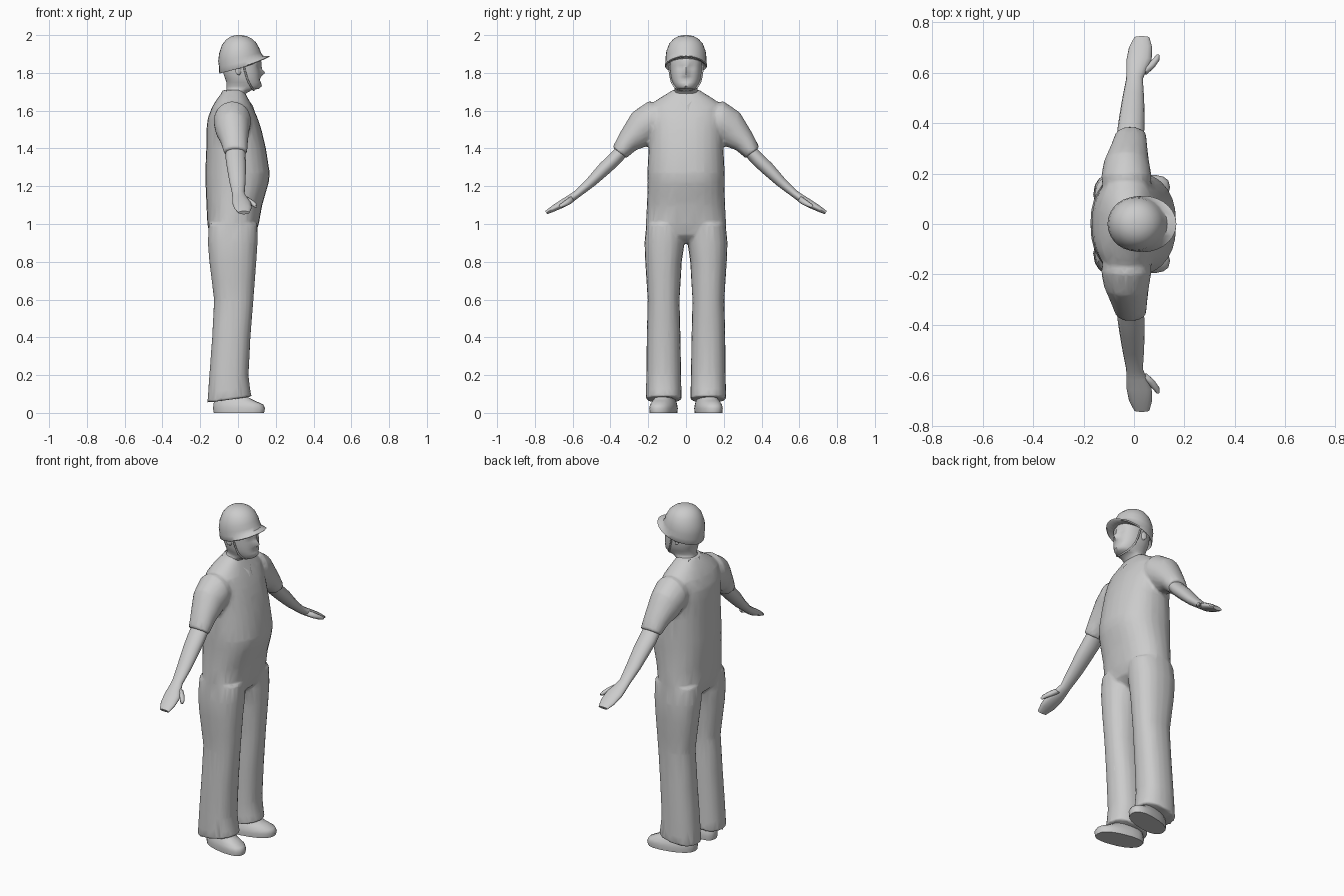
import bpy, bmesh, math
from mathutils import Vector

if "Cube" in bpy.data.objects:
    bpy.data.objects.remove(bpy.data.objects["Cube"])

grey = bpy.data.materials.new("plain grey")
grey.diffuse_color = (0.6, 0.6, 0.6, 1)
grey.use_nodes = True
grey.node_tree.nodes["Principled BSDF"].inputs["Base Color"].default_value = grey.diffuse_color


def finish(name, bm, angle=50):
    bmesh.ops.recalc_face_normals(bm, faces=bm.faces)
    me = bpy.data.meshes.new(name)
    bm.to_mesh(me)
    bm.free()
    me.materials.append(grey)
    ob = bpy.data.objects.new(name, me)
    bpy.context.collection.objects.link(ob)
    smooth(ob, angle)
    return ob


def smooth(ob, angle):
    bpy.ops.object.select_all(action='DESELECT')
    ob.select_set(True)
    bpy.context.view_layer.objects.active = ob
    bpy.ops.object.shade_smooth_by_angle(angle=math.radians(angle))


def loft(bm, rings, n=20, power=2.0):
    """Skin closed rings given as (centre, half axis u, half axis v)."""
    def bend(c):
        return math.copysign(abs(c) ** (2 / power), c)
    loops = []
    for c, u, v in rings:
        c, u, v = Vector(c), Vector(u), Vector(v)
        loops.append([bm.verts.new(c + u * bend(math.cos(2 * math.pi * i / n))
                                   + v * bend(math.sin(2 * math.pi * i / n))) for i in range(n)])
    for a, b in zip(loops, loops[1:]):
        for i in range(n):
            j = (i + 1) % n
            bm.faces.new((a[i], a[j], b[j], b[i]))
    bm.faces.new(loops[0])
    bm.faces.new(loops[-1])
    return [v for l in loops for v in l]


def level(z, x0, x1, y0, y1, tilt=0):
    """Horizontal ring from its extents; tilt lifts the front."""
    h = (x1 - x0) / 2
    return ((x0 + x1) / 2, (y0 + y1) / 2, z), (h, 0, tilt * h), (0, (y1 - y0) / 2, 0)


def limb(side, x, hx, y, z, r, deg):
    """Ring across an arm, leaning by deg in the side plane."""
    a = math.radians(deg)
    return (x, side * y, z), (hx, 0, 0), (0, side * r * math.cos(a), r * math.sin(a))


# Clothing: torso, sleeves and trouser legs fused into one skin
bm = bmesh.new()
torso = [(.90, -.10, .04, .09), (.94, -.15, .09, .18), (1.0, -.162, .11, .213),
         (1.1, -.167, .128, .207), (1.22, -.172, .163, .203), (1.27, -.173, .168, .205),
         (1.4, -.168, .148, .198), (1.5, -.167, .124, .198), (1.56, -.16, .104, .2),
         (1.62, -.137, .078, .195), (1.66, -.112, .056, .15), (1.69, -.09, .04, .10),
         (1.71, -.075, .03, .07)]
loft(bm, [level(z, a, b, -w, w) for z, a, b, w in torso], 28, 2.3)
legs = [(.07, -.163, .073, .022, .212, .14), (.12, -.158, .064, .024, .212, .08),
        (.2, -.152, .056, .026, .210, 0), (.4, -.137, .066, .029, .208, 0),
        (.6, -.127, .082, .034, .203, 0), (.8, -.152, .097, .022, .216, 0),
        (.9, -.16, .104, .008, .220, 0), (1.0, -.155, .105, .01, .210, 0)]
for s in (1, -1):
    loft(bm, [level(z, a, b, min(s * c, s * d), max(s * c, s * d), t)
              for z, a, b, c, d, t in legs], 20, 2.3)
    sleeve = [(-.03, .09, .11, 1.55, .09, 90), (-.03, .10, .19, 1.545, .105, 85),
              (-.03, .09, .245, 1.502, .098, 66), (-.02, .073, .305, 1.44, .064, 50),
              (-.013, .062, .352, 1.378, .047, 38)]
    loft(bm, [limb(s, *r) for r in sleeve])
clothes = finish("shirt_and_trousers", bm)
rm = clothes.modifiers.new("fuse", 'REMESH')
rm.mode, rm.voxel_size = 'VOXEL', .009
sm = clothes.modifiers.new("soften", 'SMOOTH')
sm.factor, sm.iterations = .5, 4
dc = clothes.modifiers.new("simplify", 'DECIMATE')
dc.ratio = .08
for m in ("fuse", "soften", "simplify"):
    bpy.context.view_layer.objects.active = clothes
    bpy.ops.object.modifier_apply(modifier=m)
if not clothes.data.materials:
    clothes.data.materials.append(grey)
smooth(clothes, 60)

for s, side in ((1, "left"), (-1, "right")):
    # Bare forearm running into a mitten-like hand
    bm = bmesh.new()
    arm = [(-.013, .052, .33, 1.395, .036, 40), (-.012, .053, .38, 1.342, .038, 42),
           (-.008, .05, .43, 1.295, .037, 45), (-.003, .043, .5, 1.225, .029, 46),
           (.002, .033, .575, 1.16, .021, 52), (.01, .04, .61, 1.135, .022, 58),
           (.02, .05, .65, 1.11, .022, 60), (.026, .046, .7, 1.083, .017, 60),
           (.031, .03, .74, 1.06, .01, 60)]
    loft(bm, [limb(s, *r) for r in arm], 14)
    # Thumb
    loft(bm, [limb(s, .035, .022, .60, 1.135, .016, 55), limb(s, .062, .02, .622, 1.118, .016, 55),
              limb(s, .085, .015, .648, 1.103, .013, 55), limb(s, .094, .008, .668, 1.093, .008, 55)], 8)
    finish(side + "_arm", bm, 60)
    # Shoe, with the toe turned out
    bm = bmesh.new()
    shoe = [(0, -.128, .138, .066), (.025, -.132, .143, .068), (.045, -.13, .133, .064),
            (.064, -.125, .09, .056), (.085, -.11, .05, .045), (.12, -.1, .03, .04)]
    for v in loft(bm, [level(z, a, b, .118 - w, .118 + w) for z, a, b, w in shoe], 18, 2.4):
        v.co.y = s * (v.co.y + .2 * v.co.x)
    finish(side + "_shoe", bm, 45)

# Head and neck, with nose, brow, eye sockets and mouth pushed into the surface
bm = bmesh.new()
head = [(1.64, -.075, .035, .068), (1.69, -.068, .04, .064), (1.71, -.062, .075, .058),
        (1.715, -.061, .108, .057), (1.73, -.06, .121, .063), (1.75, -.062, .121, .072),
        (1.765, -.066, .119, .077), (1.78, -.072, .119, .080), (1.8, -.078, .118, .083),
        (1.82, -.08, .117, .084), (1.84, -.082, .116, .085), (1.86, -.082, .115, .085),
        (1.89, -.08, .105, .083), (1.93, -.06, .08, .06)]
bumps = [(0, 1.80, .014, .014, .024), (0, 1.83, .009, .024, .009), (0, 1.855, .05, .010, .008),
         (.034, 1.835, .016, .010, -.011), (-.034, 1.835, .016, .010, -.011),
         (0, 1.762, .026, .006, -.006), (0, 1.728, .022, .012, .006)]
for v in loft(bm, [level(z, a, b, -w, w) for z, a, b, w in head], 40, 2.3):
    if v.co.x > .04 and v.co.z > 1.715:
        v.co.x += sum(h * math.exp(-((v.co.y - y) / wy) ** 2 - ((v.co.z - z) / wz) ** 2)
                      for y, z, wy, wz, h in bumps)
# Ears
for s in (1, -1):
    loft(bm, [((.01 - i * .006, s * (.074 + .008 * i), 1.815), (.018 - .003 * i, 0, 0),
               (0, 0, .03 - .004 * i)) for i in range(3)], 10)
# Cut the jaw back so the neck narrows behind the chin
for v in bm.verts:
    if 1.705 < v.co.z < 1.72 and v.co.x < .03:
        v.co.y *= 1.05
finish("head", bm, 60)

# Helmet: hollow underside, tilted flared rim and dome
bm = bmesh.new()
shell = [(.005, .05, .05, .45), (.01, .095, .092, .12), (.034, .13, .108, .0),
         (.034, .134, .112, .03), (.016, .116, .109, .17), (.008, .113, .108, .33),
         (.006, .106, .104, .52), (.005, .09, .089, .74), (.005, .068, .068, .88),
         (.005, .042, .042, .965), (.005, .015, .015, .997)]
for v in loft(bm, [((c, 0, f), (hx, 0, 0), (0, hy, 0)) for c, hx, hy, f in shell], 28):
    rim = 1.822 + .26 * v.co.x + 0.7 * max(0, v.co.x) ** 2
    v.co.z = rim + (2.0 - rim) * v.co.z
finish("helmet", bm, 50)


def strip(name, pts, radius):
    """Thin tube along a smooth path, turned into a mesh."""
    cu = bpy.data.curves.new(name, 'CURVE')
    cu.dimensions, cu.bevel_depth, cu.bevel_resolution, cu.resolution_u = '3D', radius, 1, 4
    sp = cu.splines.new('NURBS')
    sp.points.add(len(pts) - 1)
    for p, q in zip(sp.points, pts):
        p.co = (*q, 1)
    sp.use_endpoint_u, sp.order_u = True, 3
    ob = bpy.data.objects.new(name, cu)
    bpy.context.collection.objects.link(ob)
    cu.materials.append(grey)


# Chin strap and V-shaped collar
strip("chin_strap", [(.03, -.09, 1.84), (.045, -.085, 1.77), (.075, -.06, 1.718), (.085, 0, 1.705),
                     (.075, .06, 1.718), (.045, .085, 1.77), (.03, .09, 1.84)], .005)
for s, side in ((1, "left"), (-1, "right")):
    bm = bmesh.new()
    path = [(-.082, 0, 1.70), (-.06, .06, 1.70), (-.01, .08, 1.692), (.035, .062, 1.675), (.078, .006, 1.62)]
    inner, outer = [], []
    for x, y, z in path:
        inner.append(bm.verts.new((x, s * y, z + .008)))
        outer.append(bm.verts.new((x * 1.12 - .004 * (x < 0), s * (y * 1.35 + .004), z - .022)))
    for i in range(len(path) - 1):
        bm.faces.new((inner[i], inner[i + 1], outer[i + 1], outer[i]))
    bmesh.ops.solidify(bm, geom=bm.faces[:], thickness=.006)
    finish(side + "_collar", bm, 40)
